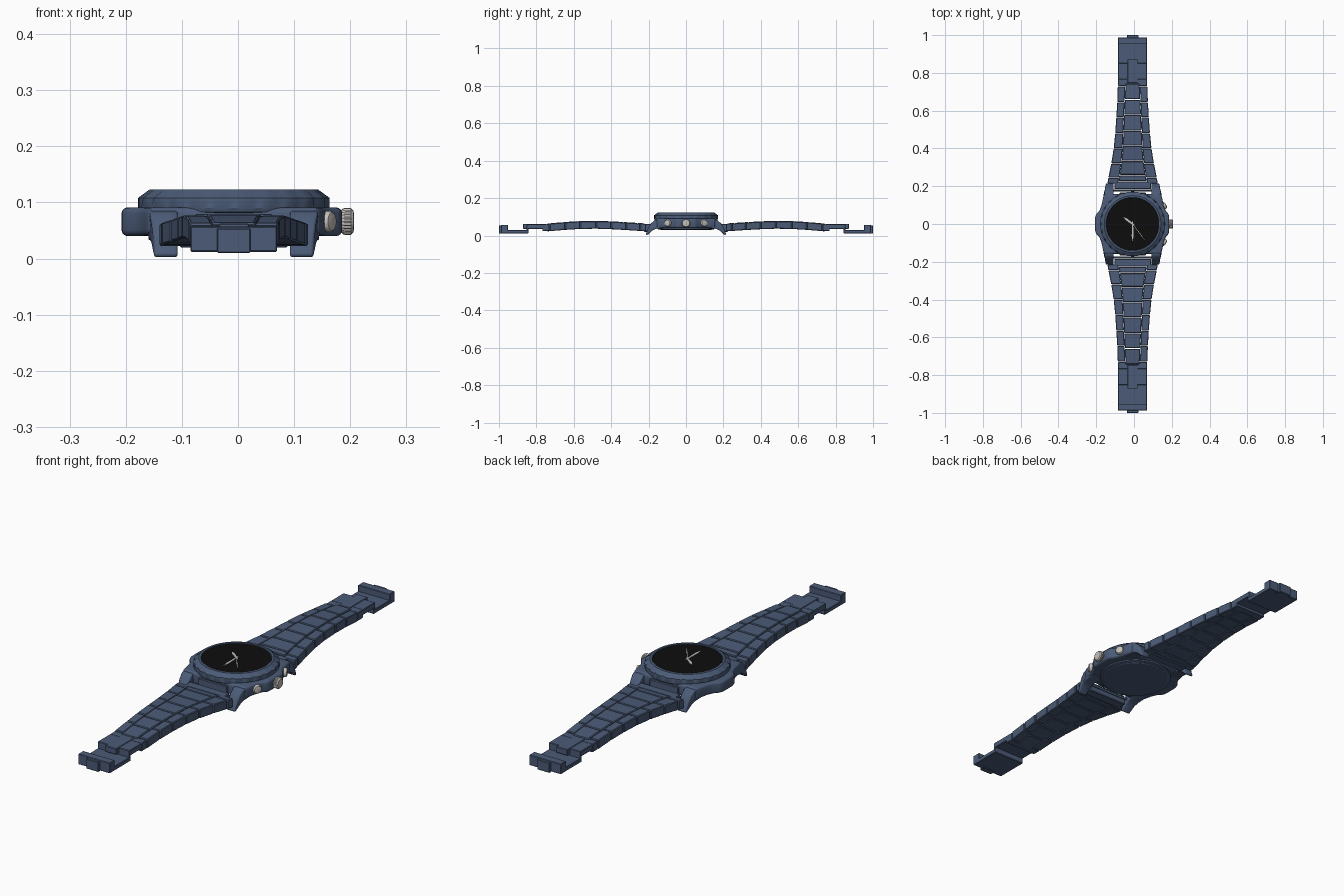
import bpy, bmesh, math
from mathutils import Matrix, Vector

if "Cube" in bpy.data.objects:
    bpy.data.objects.remove(bpy.data.objects["Cube"])

CX = -0.0075  # centre line of case and strap


def material(name, rgb):
    m = bpy.data.materials.new(name)
    m.diffuse_color = (*rgb, 1)
    m.use_nodes = True
    m.node_tree.nodes["Principled BSDF"].inputs["Base Color"].default_value = m.diffuse_color
    return m


BLUE = material("blue_metal", (0.07, 0.105, 0.185))
BLACK = material("black_dial", (0.004, 0.004, 0.004))
SILVER = material("silver", (0.55, 0.53, 0.5))


def finish(name, bm, mat, bevel=0, segments=1, smooth=True):
    bmesh.ops.recalc_face_normals(bm, faces=bm.faces)
    me = bpy.data.meshes.new(name)
    bm.to_mesh(me)
    bm.free()
    ob = bpy.data.objects.new(name, me)
    bpy.context.collection.objects.link(ob)
    me.materials.append(mat)
    bpy.ops.object.select_all(action='DESELECT')
    ob.select_set(True)
    bpy.context.view_layer.objects.active = ob
    if bevel:
        mod = ob.modifiers.new("bevel", 'BEVEL')
        mod.width, mod.segments = bevel, segments
        mod.limit_method, mod.angle_limit = 'ANGLE', math.radians(25)
        bpy.ops.object.modifier_apply(modifier="bevel")
    if smooth:
        bpy.ops.object.shade_smooth_by_angle(angle=math.radians(32))
    return ob


def prism(bm, a, b):
    """Solid between two matching loops of 3D points."""
    va, vb = [bm.verts.new(p) for p in a], [bm.verts.new(p) for p in b]
    n = len(a)
    bm.faces.new(va)
    bm.faces.new(vb[::-1])
    for i in range(n):
        bm.faces.new((va[i], va[(i + 1) % n], vb[(i + 1) % n], vb[i]))


def block(bm, s, y0, y1, l0, r0, l1, r1, zt0, zt1, zb0, zb1):
    """Tapered block running along the strap; s is the strap side."""
    prism(bm, *[[(CX + l, s * y, zb), (CX + r, s * y, zb), (CX + r, s * y, zt), (CX + l, s * y, zt)]
                for y, l, r, zt, zb in ((y0, l0, r0, zt0, zb0), (y1, l1, r1, zt1, zb1))])


def box(bm, s, y0, y1, hw, z0, z1):
    block(bm, s, y0, y1, -hw, hw, -hw, hw, z1, z1, z0, z0)


def lathe(name, profile, n, mat, matrix, mod=lambda i, j: 0):
    """Turned solid; mod changes the radius of ring j at segment i."""
    bm = bmesh.new()
    rings = []
    for j, (r, z) in enumerate(profile):
        rings.append([bm.verts.new(((r + mod(i, j)) * math.cos(math.tau * i / n),
                                    (r + mod(i, j)) * math.sin(math.tau * i / n), z)) for i in range(n)])
    for a, b in zip(rings, rings[1:]):
        for i in range(n):
            bm.faces.new((a[i], a[(i + 1) % n], b[(i + 1) % n], b[i]))
    bm.faces.new(rings[0])
    bm.faces.new(rings[-1])
    bm.transform(matrix)
    return finish(name, bm, mat)


def interp(table, x):
    for (x0, v0), (x1, v1) in zip(table, table[1:]):
        if x <= x1:
            return v0 + (v1 - v0) * (x - x0) / (x1 - x0)
    return table[-1][1]


# case body with side ears
quarter = [(0.2, 0), (0.199, 0.035), (0.192, 0.052), (0.178, 0.066), (0.167, 0.09), (0.16, 0.12), (0.152, 0.158)]
left = [(-x, y) for x, y in quarter]
right = [(min(x, 0.193), y) for x, y in quarter]
outline = right + left[::-1] + [(x, -y) for x, y in left[1:]] + [(x, -y) for x, y in right[:0:-1]]
bm = bmesh.new()
prism(bm, [(CX + x, y, 0.04) for x, y in outline], [(CX + x, y, 0.091) for x, y in outline])
finish("case_body", bm, BLUE, 0.011, 4)

# four curved lugs
lug = [(0.08, 0.09), (0.14, 0.089), (0.168, 0.082), (0.188, 0.064), (0.203, 0.038), (0.216, 0.006),
       (0.208, 0.001), (0.196, 0.012), (0.18, 0.026), (0.16, 0.036), (0.08, 0.042)]
bm = bmesh.new()
for sx in (-1, 1):
    for sy in (-1, 1):
        outer = [(0.08, 0.155), (0.15, 0.153), (0.22, 0.14)]
        prism(bm, [(CX + sx * 0.1, sy * y, z) for y, z in lug],
              [(CX + sx * interp(outer, y), sy * y, z) for y, z in lug])
finish("lugs", bm, BLUE, 0.006, 3)

# back cover
lathe("case_back", [(0.148, 0.032), (0.152, 0.034), (0.152, 0.05)], 64, BLUE, Matrix.Translation((CX, 0, 0)))
lathe("case_back_plate", [(0.135, 0.029), (0.138, 0.031), (0.138, 0.04)], 64, BLUE, Matrix.Translation((CX, 0, 0)))

# bezel with 24 small notches
lathe("bezel", [(0.155, 0.08), (0.168, 0.083), (0.171, 0.09), (0.171, 0.108), (0.150, 0.123), (0.141, 0.123),
                (0.139, 0.118)], 96, BLUE, Matrix.Translation((CX, 0, 0)),
      lambda i, j: -0.006 if j == 3 and i % 4 == 0 else 0)

# dial
lathe("dial", [(0.139, 0.117), (0.139, 0.1205)], 64, BLACK, Matrix.Translation((CX, 0, 0)))

# hands
for name, tip, w in (("hour_hand", (-0.055, 0.036), 0.006), ("minute_hand", (-0.007, -0.092), 0.005),
                     ("second_hand", (0.058, -0.086), 0.0015)):
    d = Vector((tip[0] - CX, tip[1]))
    u = d.normalized()
    p = Vector((-u.y, u.x)) * w
    pts = [-u * 0.012 + p * 0.5, -u * 0.012 - p * 0.5, d * 0.7 - p, d, d * 0.7 + p]
    bm = bmesh.new()
    prism(bm, [(CX + q.x, q.y, 0.1205) for q in pts], [(CX + q.x, q.y, 0.1225) for q in pts])
    finish(name, bm, SILVER, smooth=False)
lathe("hand_hub", [(0.005, 0.1205), (0.005, 0.123)], 16, SILVER, Matrix.Translation((CX, 0, 0)))

# knurled crown and two pushers
turn = Matrix.Rotation(math.pi / 2, 4, 'Y')
lathe("crown", [(0.015, 0), (0.023, 0.008), (0.024, 0.012), (0.024, 0.022), (0.019, 0.027), (0.01, 0.028)],
      48, SILVER, Matrix.Translation((0.179, 0, 0.066)) @ turn,
      lambda i, j: -0.002 if i % 2 and 1 <= j <= 3 else 0)
for s, name in ((1, "upper_pusher"), (-1, "lower_pusher")):
    lathe(name, [(0.011, 0), (0.011, 0.02), (0.018, 0.021), (0.019, 0.025), (0.019, 0.031), (0.016, 0.036), (0.008, 0.038)],
          28, SILVER, Matrix.Translation((0.136, s * 0.084, 0.066)) @ Matrix.Rotation(s * math.radians(28), 4, 'Z') @ turn)

# strap shape along its length
WIDTH = [(0.19, 0.137), (0.245, 0.128), (0.32, 0.113), (0.4, 0.1), (0.48, 0.092), (0.565, 0.086), (0.645, 0.081), (0.77, 0.077)]
INNER = [(0.19, 0.085), (0.245, 0.07), (0.32, 0.059), (0.4, 0.052), (0.565, 0.045), (0.77, 0.036)]
TOP = [(0.18, 0.06), (0.3, 0.068), (0.4, 0.074), (0.5, 0.077), (0.6, 0.074), (0.7, 0.066), (0.77, 0.059)]
ROWS = [0.213, 0.245, 0.32, 0.4, 0.48, 0.565, 0.645, 0.73]
GAP, THICK, SHIFT = 0.0015, 0.04, 0.014

for s, side in ((1, "upper"), (-1, "lower")):
    # side links and staggered centre links
    outer, centre = bmesh.new(), bmesh.new()
    for a, b in zip(ROWS, ROWS[1:]):
        a, b = a + GAP, b - GAP
        (wa, ia, ta), (wb, ib, tb) = [[interp(t, y) for t in (WIDTH, INNER, TOP)] for y in (a, b)]
        block(outer, s, a, b, -wa, -ia - 0.001, -wb, -ib - 0.001, ta, tb, ta - THICK, tb - THICK)
        block(outer, s, a, b, ia + 0.001, wa, ib + 0.001, wb, ta, tb, ta - THICK, tb - THICK)
        a, b = a + SHIFT, b + SHIFT
        (ia, ta), (ib, tb) = [[interp(t, y) for t in (INNER, TOP)] for y in (a, b)]
        block(centre, s, a, b, -ia, ia, -ib, ib, ta + 0.002, tb + 0.002, ta - THICK, tb - THICK)
    finish(side + "_side_links", outer, BLUE, 0.003, 1, False)
    finish(side + "_centre_links", centre, BLUE, 0.003, 1, False)

    # end link between the lugs, stepped, with its bar
    bm = bmesh.new()
    box(bm, s, 0.184, 0.226, 0.097, 0.02, 0.062)
    box(bm, s, 0.150, 0.166, 0.07, 0.045, 0.078)
    finish(side + "_end_link", bm, BLUE, 0.003, 1, False)
    lathe(side + "_spring_bar", [(0.005, -0.105), (0.005, 0.105)], 12, BLUE,
          Matrix.Translation((CX, s * 0.178, 0.045)) @ turn)

    # stepped clasp plate with centre strip, low step, end bar and tongue
    bm = bmesh.new()
    box(bm, s, 0.7315, 0.768, 0.077, 0.024, 0.06)
    box(bm, s, 0.766, 0.852, 0.077, 0.036, 0.06)
    box(bm, s, 0.842, 0.852, 0.077, 0.02, 0.05)
    box(bm, s, 0.842, 0.96, 0.077, 0.012, 0.03)
    box(bm, s, 0.952, 0.988, 0.077, 0.012, 0.057)
    box(bm, s, 0.97, 1.0, 0.03, 0.01, 0.054)
    finish(side + "_clasp", bm, BLUE, 0.002, 1, False)
    bm = bmesh.new()
    box(bm, s, 0.746, 0.872, 0.027, 0.036, 0.0625)
    finish(side + "_clasp_strip", bm, BLUE, 0.002, 1, False)
